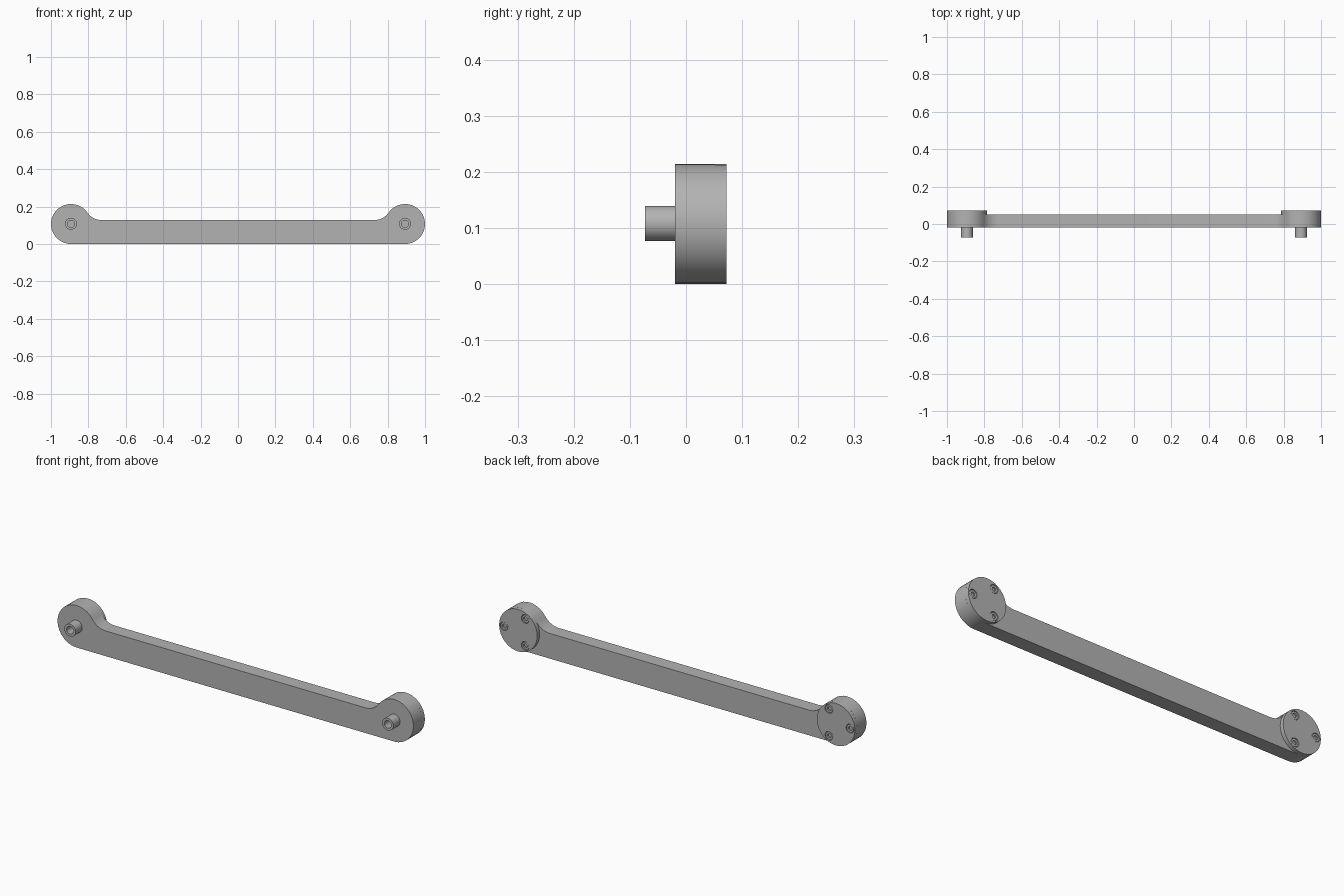
import bpy, bmesh, math
from mathutils import Matrix, Vector

if "Cube" in bpy.data.objects:
    bpy.data.objects.remove(bpy.data.objects["Cube"], do_unlink=True)

grey = bpy.data.materials.new("satin_grey")
grey.use_nodes = True
grey.diffuse_color = (0.45, 0.45, 0.45, 1)
grey.node_tree.nodes["Principled BSDF"].inputs["Base Color"].default_value = (0.45, 0.45, 0.45, 1)

END_X, END_Z, END_R = 0.893, 0.107, 0.107      # round ends
FRONT, SEAM, BACK, PIN_TIP = -0.02, 0.052, 0.072, -0.073
BAR_TOP, BLEND_X = 0.128, 0.164                # bar height, where the fillet meets it


def finish(name, bm):
    bmesh.ops.recalc_face_normals(bm, faces=bm.faces)
    mesh = bpy.data.meshes.new(name)
    bm.to_mesh(mesh)
    bm.free()
    mesh.materials.append(grey)
    obj = bpy.data.objects.new(name, mesh)
    bpy.context.collection.objects.link(obj)
    return obj


def select(obj):
    bpy.ops.object.select_all(action="DESELECT")
    obj.select_set(True)
    bpy.context.view_layer.objects.active = obj


def smooth(obj):
    select(obj)
    bpy.ops.object.shade_smooth_by_angle(angle=math.radians(30))


def cylinder(name, x, z, y0, y1, radius, sides=32):
    bm = bmesh.new()
    place = Matrix.Translation((x, (y0 + y1) / 2, z)) @ Matrix.Rotation(math.pi / 2, 4, "X")
    bmesh.ops.create_cone(bm, cap_ends=True, segments=sides, radius1=radius,
                          radius2=radius, depth=y1 - y0, matrix=place)
    return finish(name, bm)


def cut(obj, cutter):
    cutter.hide_render = True
    mod = obj.modifiers.new("cut", "BOOLEAN")
    mod.operation, mod.solver, mod.object = "DIFFERENCE", "EXACT", cutter
    select(obj)
    bpy.ops.object.modifier_apply(modifier=mod.name)
    bpy.data.objects.remove(cutter, do_unlink=True)


def arc(cx, cz, radius, start, end, steps):
    angles = [start + (end - start) * i / steps for i in range(steps + 1)]
    return [(cx + radius * math.cos(a), cz + radius * math.sin(a)) for a in angles]


# Bar: round end and concave fillet, mirrored, then extruded in depth
rise = BAR_TOP - END_Z
fillet = (BLEND_X**2 + rise**2 - END_R**2) / (2 * (END_R - rise))
tangent = math.atan2(rise + fillet, -BLEND_X)
half = arc(END_X, END_Z, END_R, -math.pi / 2, tangent, 22)
half += arc(END_X - BLEND_X, BAR_TOP + fillet, fillet, tangent + math.pi, 1.5 * math.pi, 8)[1:]
outline = half + [(-x, z) for x, z in reversed(half)]
bm = bmesh.new()
face = bm.faces.new([bm.verts.new((x, FRONT, z)) for x, z in outline])
grown = bmesh.ops.extrude_face_region(bm, geom=[face])["geom"]
bmesh.ops.translate(bm, vec=Vector((0, SEAM - FRONT, 0)),
                    verts=[v for v in grown if isinstance(v, bmesh.types.BMVert)])
if not face.is_valid or len(bm.faces) < len(outline) + 2:
    bm.faces.new(bm.verts[:len(outline)])
smooth(finish("bar", bm))

for side, label in ((1, "left"), (-1, "right")):
    x = side * END_X

    # Hollow pin at the front
    pin = cylinder(label + "_pin", x, END_Z + 0.001, PIN_TIP, FRONT + 0.002, 0.0315)
    cut(pin, cylinder("bore", x, END_Z + 0.001, PIN_TIP - 0.02, FRONT - 0.01, 0.019))
    smooth(pin)

    # Cover disc at the back with three recessed socket screws
    cover = cylinder(label + "_cover", x, END_Z, SEAM, BACK, END_R)
    for i in range(3):
        a = math.tau * i / 3
        sx, sz = x + side * 0.079 * math.cos(a), END_Z + 0.079 * math.sin(a)
        cut(cover, cylinder("counterbore", sx, sz, BACK - 0.012, BACK + 0.02, 0.022, 24))
        screw = cylinder(f"{label}_screw_{i + 1}", sx, sz, BACK - 0.013, BACK - 0.002, 0.0195, 24)
        cut(screw, cylinder("socket", sx, sz, BACK - 0.01, BACK + 0.02, 0.011, 6))
        smooth(screw)
    smooth(cover)
